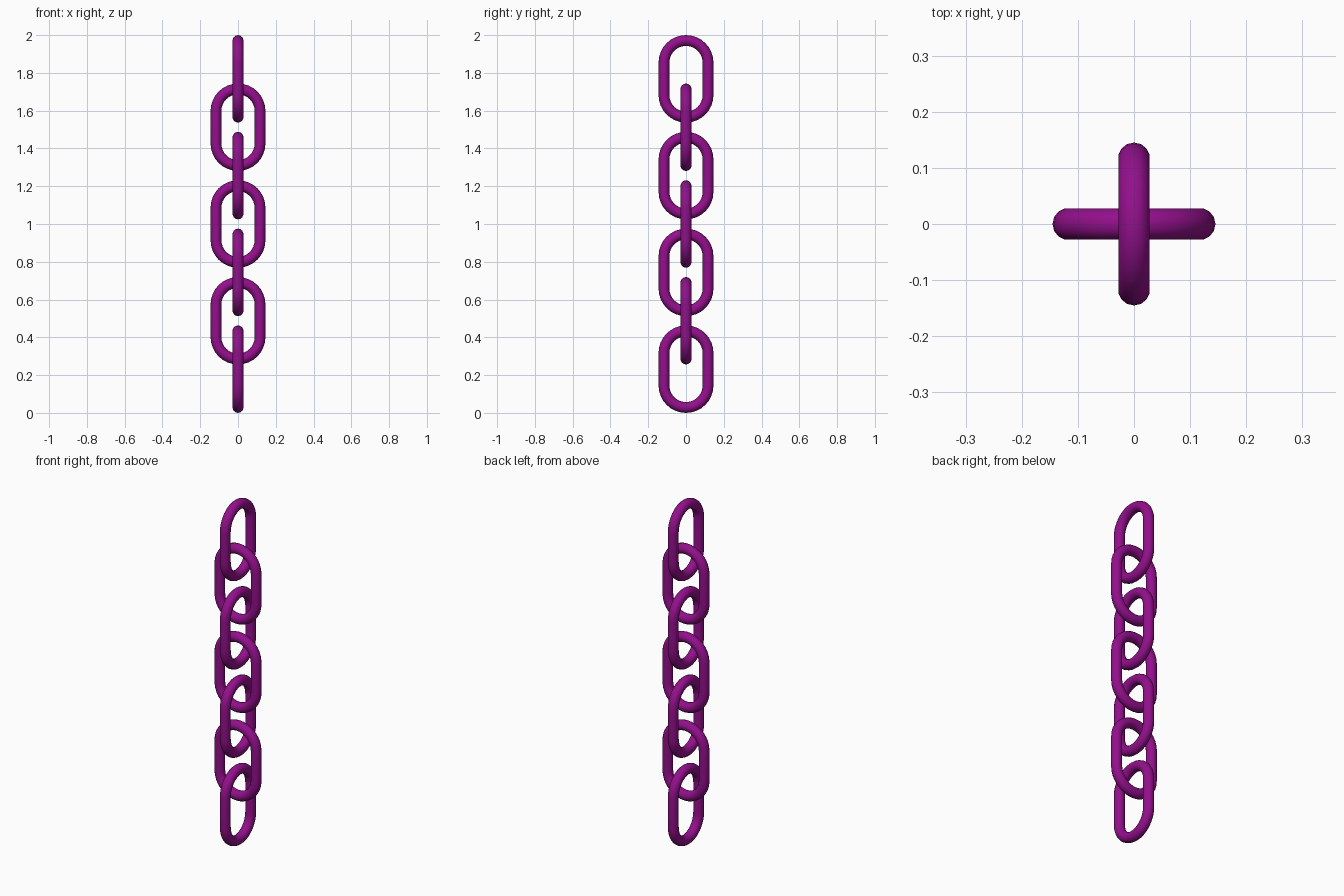
import bpy, bmesh, math
from mathutils import Vector

if "Cube" in bpy.data.objects:
    bpy.data.objects.remove(bpy.data.objects["Cube"])

LINKS = 7
HEIGHT = 0.463               # outer height of one link
TUBE = 0.0287                # tube radius
BEND = 0.1165                # centre-line radius of the round ends
STRAIGHT = HEIGHT / 2 - TUBE - BEND   # half length of straight sides
PITCH = (2.0 - HEIGHT) / (LINKS - 1)
SIDES, ARC = 14, 16

purple = bpy.data.materials.new("purple")
purple.diffuse_color = (0.29, 0.005, 0.26, 1)
purple.use_nodes = True
purple.node_tree.nodes["Principled BSDF"].inputs["Base Color"].default_value = purple.diffuse_color


def link_mesh():
    # stadium centre line in the YZ plane, stored with its outward normals
    path = []
    for start, sign in ((0, 1), (math.pi, -1)):
        for i in range(ARC + 1):
            a = start + math.pi * i / ARC
            n = Vector((0, math.cos(a), math.sin(a)))
            path.append((n * BEND + Vector((0, 0, sign * STRAIGHT)), n))
    # sweep a round section along the closed loop
    bm = bmesh.new()
    rings = []
    for p, n in path:
        ring = []
        for k in range(SIDES):
            t = 2 * math.pi * k / SIDES
            ring.append(bm.verts.new(p + TUBE * (n * math.cos(t) + Vector((math.sin(t), 0, 0)))))
        rings.append(ring)
    for i, a in enumerate(rings):
        b = rings[(i + 1) % len(rings)]
        for k in range(SIDES):
            j = (k + 1) % SIDES
            bm.faces.new((a[k], b[k], b[j], a[j])).smooth = True
    bmesh.ops.recalc_face_normals(bm, faces=bm.faces)
    me = bpy.data.meshes.new("chain_link")
    bm.to_mesh(me)
    bm.free()
    me.materials.append(purple)
    return me


# stack of links, every other one turned a quarter turn
mesh = link_mesh()
for i in range(LINKS):
    ob = bpy.data.objects.new(f"chain_link_{i + 1}", mesh)
    ob.location.z = HEIGHT / 2 + i * PITCH
    ob.rotation_euler.z = math.pi / 2 * (i % 2)
    bpy.context.collection.objects.link(ob)
